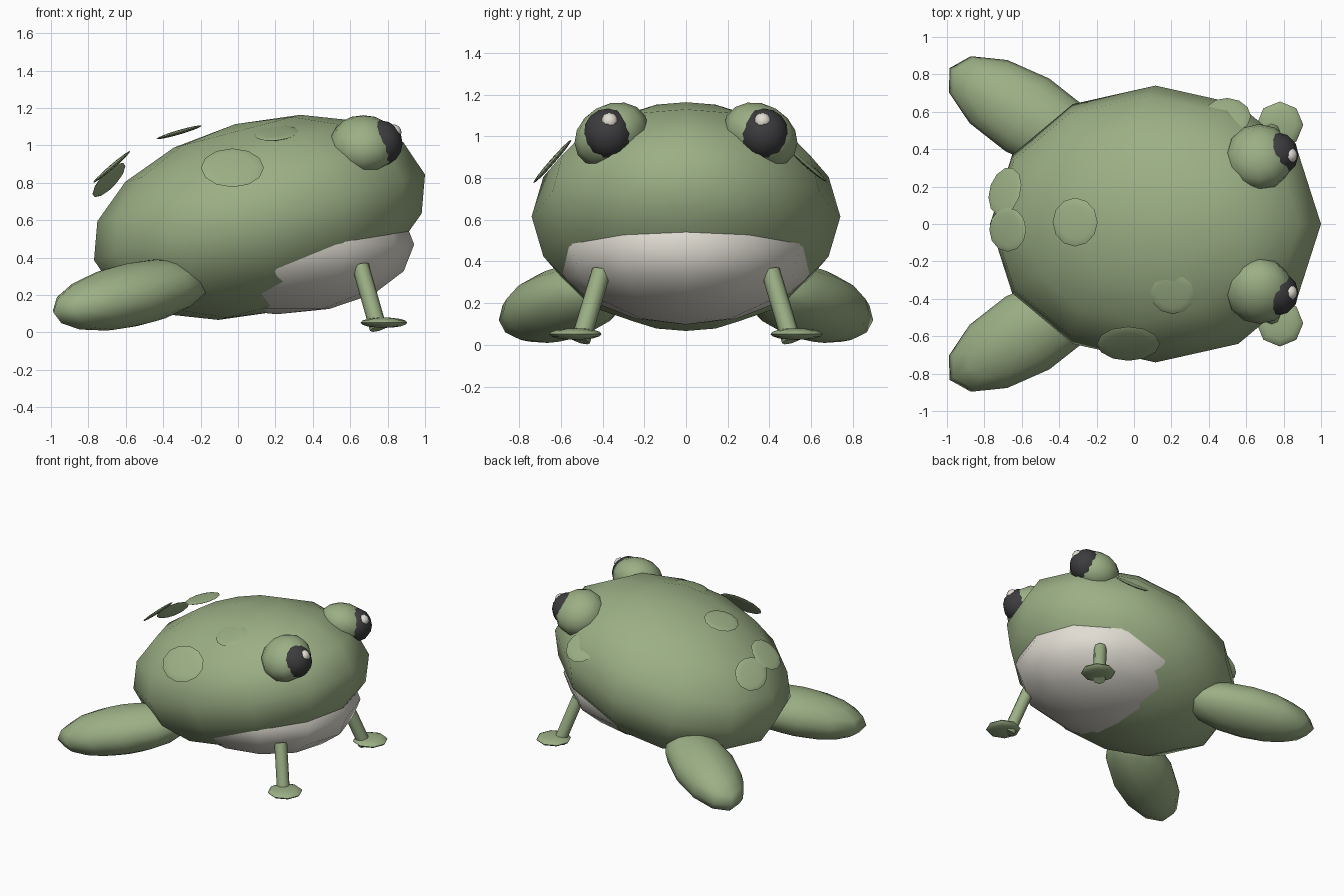
import bpy, bmesh
from math import radians
from mathutils import Matrix, Vector

cube = bpy.data.objects.get("Cube")
if cube:
    bpy.data.objects.remove(cube, do_unlink=True)


def material(name, rgb):
    m = bpy.data.materials.new(name)
    m.use_nodes = True
    colour = (*rgb, 1)
    m.diffuse_color = colour
    m.node_tree.nodes["Principled BSDF"].inputs["Base Color"].default_value = colour
    return m


GREEN = material("leaf green", (0.33, 0.43, 0.235))
CREAM = material("cream", (0.75, 0.72, 0.65))
DARK = material("charcoal", (0.045, 0.045, 0.048))


def finish(bm, name, mat, angle=60):
    mesh = bpy.data.meshes.new(name)
    bm.to_mesh(mesh)
    bm.free()
    mesh.materials.append(mat)
    obj = bpy.data.objects.new(name, mesh)
    bpy.context.collection.objects.link(obj)
    bpy.ops.object.select_all(action='DESELECT')
    obj.select_set(True)
    bpy.context.view_layer.objects.active = obj
    bpy.ops.object.shade_smooth_by_angle(angle=radians(angle))
    return obj


def ellipsoid(name, centre, radii, mat, rotation=None, segments=12, rings=8):
    bm = bmesh.new()
    bmesh.ops.create_uvsphere(bm, u_segments=segments, v_segments=rings, radius=1)
    turn = rotation or Matrix.Identity(4)
    bm.transform(Matrix.Translation(centre) @ turn @ Matrix.Diagonal((*radii, 1)))
    return finish(bm, name, mat)


def rod(name, start, end, radius, mat):
    start, end = Vector(start), Vector(end)
    axis = end - start
    bm = bmesh.new()
    bmesh.ops.create_cone(bm, cap_ends=True, segments=8, radius1=radius,
                          radius2=radius, depth=axis.length)
    turn = axis.to_track_quat('Z', 'Y').to_matrix().to_4x4()
    bm.transform(Matrix.Translation((start + end) / 2) @ turn)
    return finish(bm, name, mat)


def turned(degrees, axis):
    return Matrix.Rotation(radians(degrees), 4, axis)


# Body tilted nose up, with a level belly pushing through its underside
ellipsoid("body", (0.115, 0, 0.615), (0.914, 0.74, 0.515), GREEN, turned(-14.5, 'Y'))
ellipsoid("belly", (0.207, 0, 0.47), (0.735, 0.635, 0.373), CREAM)

# Paired eyes and legs
for side, s in (("left", 1), ("right", -1)):
    ellipsoid(side + "_eye", (0.67, s * 0.357, 1.005), (0.182, 0.187, 0.147), GREEN,
              turned(-30 * s, 'X'))
    ellipsoid(side + "_pupil", (0.76, s * 0.372, 1.012), (0.12, 0.12, 0.122), DARK)
    ellipsoid(side + "_eye_glint", (0.832, s * 0.367, 1.07), (0.042, 0.042, 0.042), CREAM)
    ellipsoid(side + "_hind_leg", (-0.57, s * 0.583, 0.2), (0.495, 0.227, 0.17), GREEN,
              turned(-31 * s, 'Z') @ turned(-11, 'Y'))
    rod(side + "_front_leg", (0.655, s * 0.405, 0.355), (0.75, s * 0.505, 0.02), 0.046, GREEN)
    ellipsoid(side + "_front_foot", (0.78, s * 0.53, 0.052), (0.125, 0.125, 0.028), GREEN,
              segments=8)

# Thin round spots: centre, facing direction, radii
spots = {
    "flank_spot": ((-0.03, -0.64, 0.88), (0, -0.75, 0.66), (0.168, 0.138)),
    "upper_back_spot": ((-0.315, 0.01, 1.07), (-0.28, 0, 0.96), (0.125, 0.13)),
    "rear_spot_right": ((-0.675, -0.03, 0.885), (-0.65, 0, 0.76), (0.13, 0.118)),
    "rear_spot_left": ((-0.69, 0.175, 0.815), (-0.68, 0.3, 0.67), (0.12, 0.135)),
    "shoulder_spot": ((0.205, -0.37, 1.065), (-0.1, -0.33, 0.94), (0.118, 0.118)),
    "cheek_spot": ((0.5, 0.58, 0.865), (0.05, 0.66, 0.75), (0.125, 0.125)),
}
for name, (centre, normal, (rx, ry)) in spots.items():
    n = Vector(normal).normalized()
    across = (Vector((1, 0, 0)) - n * n.x).normalized()
    up = n.cross(across)
    turn = Matrix((across, up, n)).transposed().to_4x4()
    ellipsoid(name, centre, (rx, ry, 0.012), GREEN, turn)
